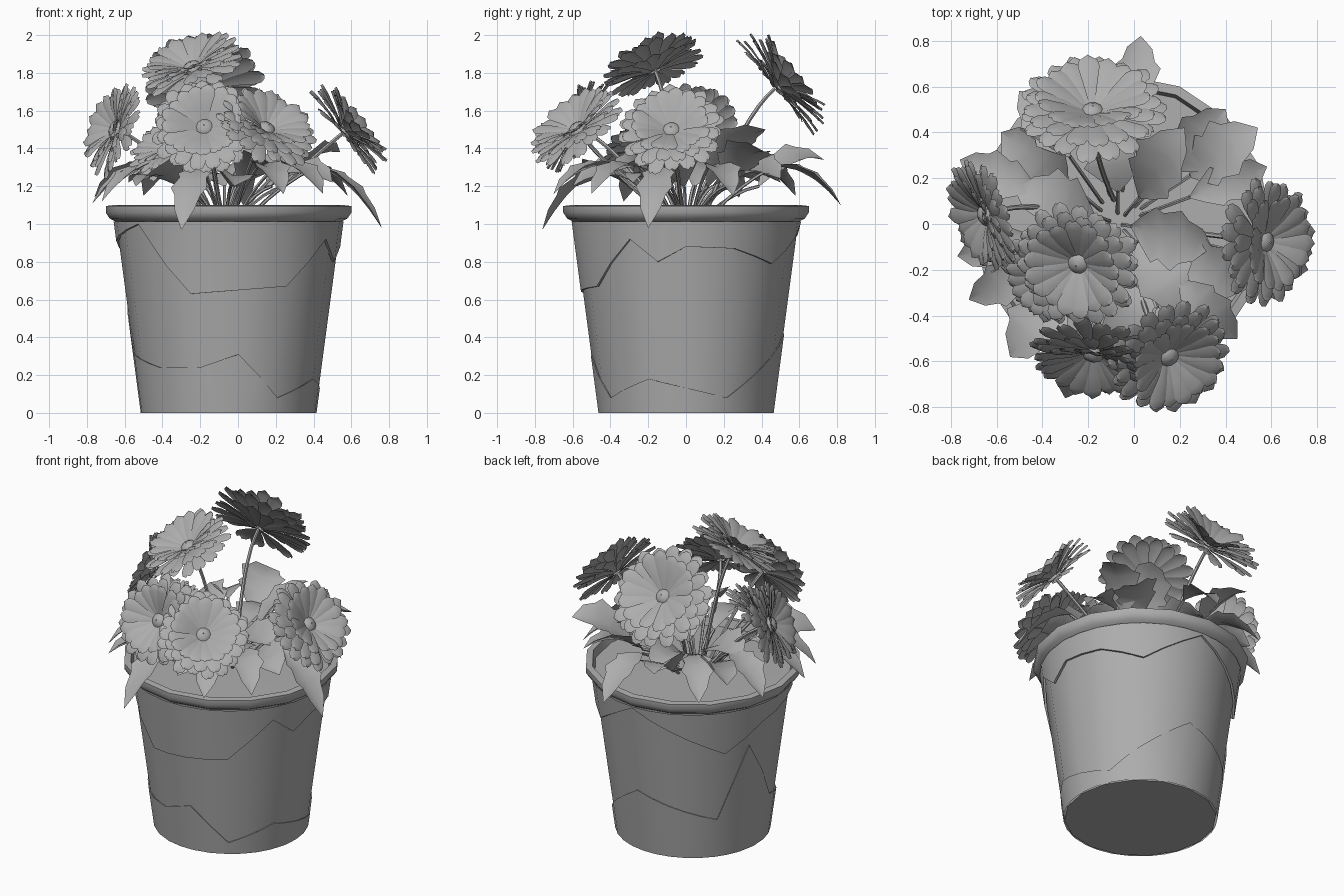
import bpy, math, random
from mathutils import Vector as V

if "Cube" in bpy.data.objects:
    bpy.data.objects.remove(bpy.data.objects["Cube"])

random.seed(4)
UP = V((0, 0, 1))
CX = -0.05  # pot axis
grey = bpy.data.materials.new("plain grey")
grey.diffuse_color = (0.42, 0.42, 0.42, 1)
grey.use_nodes = True
grey.node_tree.nodes["Principled BSDF"].inputs["Base Color"].default_value = grey.diffuse_color


def make(name, verts, faces):
    me = bpy.data.meshes.new(name)
    me.from_pydata([tuple(v) for v in verts], [], faces)
    me.materials.append(grey)
    ob = bpy.data.objects.new(name, me)
    bpy.context.collection.objects.link(ob)


def grid_faces(rows, n, closed, start=0):
    """Quads between consecutive rows of n vertices."""
    faces = []
    for k in range(rows - 1):
        for i in range(n if closed else n - 1):
            a, b = start + k * n + i, start + k * n + (i + 1) % n
            faces.append((a, b, b + n, a + n))
    return faces


def ring(r, z, n):
    return [V((r * math.cos(2 * math.pi * i / n), r * math.sin(2 * math.pi * i / n), z)) for i in range(n)]


def lathe(name, profile, n=16):
    verts = [v + V((CX, 0, 0)) for r, z in profile for v in ring(r, z, n)]
    make(name, verts, grid_faces(len(profile), n, True))


def body_r(z):
    return 0.46 + 0.133 * z


# Pot with rolled rim, and the soil inside
lathe("pot", [(0.001, 0), (0.46, 0), (body_r(1.01), 1.01), (0.63, 1.03),
              (0.65, 1.06), (0.65, 1.095), (0.61, 1.1), (0.59, 1.03)])
lathe("soil", [(0.6, 1.05), (0.001, 1.065)])


# Jagged glaze layers: (angle, edge height) around the pot
def glaze(name, table, z_end, off):
    table = table + [(table[0][0] + 360, table[0][1])]
    verts = []
    for (a, za), (b, zb) in zip(table, table[1:]):
        n = max(1, round((b - a) / 12))
        for i in range(n):
            ang, z = math.radians(a + (b - a) * i / n), za + (zb - za) * i / n
            for h, o in ((z, 0), (z, off), (z_end, off)):
                r = body_r(h) + o
                verts.append((CX + r * math.cos(ang), r * math.sin(ang), h))
    faces, n = [], len(verts) // 3
    for i in range(n):
        j = (i + 1) % n
        for k in (0, 1):
            f = (3 * i + k, 3 * j + k, 3 * j + k + 1, 3 * i + k + 1)
            faces.append(f if z_end > 0.5 else f[::-1])
    make(name, verts, faces)


glaze("upper_glaze", [(-142, 1), (-125, .78), (-111, .63), (-57, .67), (-30, .92), (-15, .8),
                      (0, .88), (26, .87), (52, .79), (88, 1), (145, .72), (170, .88)], 1.012, 0.014)
glaze("lower_glaze", [(-170, .31), (-137, .24), (-108, .24), (-84, .31), (-57, .08), (-24, .18),
                      (27, .08), (85, .42), (142, .26), (162, .74)], 0.0, 0.006)


def bez(a, b, c, t):
    return a * (1 - t) ** 2 + b * 2 * t * (1 - t) + c * t * t


def stem(name, a, b, c, r=0.011, n=6, m=8):
    verts = []
    for k in range(m + 1):
        t = k / m
        q = ((b - a) * (1 - t) + (c - b) * t).to_track_quat('Z', 'Y')
        verts += [bez(a, b, c, t) + q @ v for v in ring(r, 0, n)]
    make(name, verts, grid_faces(m + 1, n, True))


# Flower heads: layered rings of creased petals around a domed eye
def flower(i, pos, nrm, R=0.27):
    pos, nrm = V(pos), V(nrm).normalized()
    q = nrm.to_track_quat('Z', 'Y')
    org = pos - nrm * 0.05
    verts, faces = [], []
    for layer in range(3):
        for p in range(17):
            a = 2 * math.pi * (p + layer * .5) / 17
            L = R * (1.0 if layer < 2 else .9) * random.uniform(.96, 1.06)
            tl = math.radians(8 + 11 * layer + random.uniform(-4, 4))
            d, s = V((math.cos(a), math.sin(a), 0)), V((-math.sin(a), math.cos(a), 0))
            faces += grid_faces(5, 3, False, len(verts))
            for t, w in ((.1, .03), (.5, .1), (.82, .155), (.95, .13), (1.02, .05)):
                for side in (1, 0, -1):
                    loc = d * (L * t * math.cos(tl)) + s * (side * w * R)
                    loc.z = .007 * layer + L * t * math.sin(tl) - .03 * t ** 3
                    loc.z += 0 if side else .012 * t
                    verts.append(org + q @ loc)
    faces += grid_faces(5, 10, True, len(verts))
    for k in range(5):
        e = math.radians(22 * k)
        verts += [org + q @ v for v in ring(.055 * math.cos(e) + .001, .012 + .046 * math.sin(e), 10)]
    make(f"flower_{i}", verts, faces)
    root = V((CX + pos.x * .2, pos.y * .2, 1.05))
    stem(f"flower_stem_{i}", root, org - nrm * 0.22, org)


flower("back", (-.18, .51, 1.75), (0, .77, .64), 0.31)
flower("top", (-.25, -.18, 1.85), (-.33, -.38, .87))
flower("front", (-.18, -.59, 1.52), (-.12, -.88, .45))
flower("front_right", (.16, -.59, 1.52), (.4, -.55, .73))
flower("right", (.59, -.08, 1.51), (.76, -.1, .62))
flower("left", (-.67, .03, 1.51), (-.87, -.33, .36), 0.25)
flower("low_left", (-.38, -.24, 1.42), (-.5, -.45, .74), 0.22)


# Leaves: arched outward to a tip, folded along the midrib, toothed edges.
# Drooping outer leaves start high and are narrow; inner ones rise and are broad.
def leaf(i, tip):
    tip = V(tip)
    droop = tip.z < 1.2
    out = V((tip.x - CX, tip.y, 0)).normalized()
    base = tip - out * 0.36
    base.z = 1.3 if droop else 1.2
    w = 0.1 if droop else 0.14
    roll = 0 if droop else 0.3 * (-1) ** i
    mid = (base + tip) / 2 + UP * 0.12
    verts = []
    for t, h in ((0, .06), (.15, .45), (.33, .9), (.4, .75), (.58, 1), (.66, .72), (.82, .55), (1, .01)):
        d = ((mid - base) * (1 - t) + (tip - mid) * t).normalized()
        s = d.cross(UP).normalized()
        u = s.cross(d)
        s, u = s * math.cos(roll) + u * math.sin(roll), u * math.cos(roll) - s * math.sin(roll)
        p = bez(base, mid, tip, t)
        verts += [p + (s * side + u * .35 * abs(side)) * h * w for side in (-1, 0, 1)]
    make(f"leaf_{i}", verts, grid_faces(8, 3, False))
    root = V((CX + base.x * .3, base.y * .3, 1.05))
    stem(f"leaf_stem_{i}", root, (root + base) / 2 + UP * .05, base, 0.009, 5, 4)


LEAF_TIPS = [
    (-.3, -.76, .97), (.76, -.2, .98), (.03, .82, 1.1), (-.77, -.14, 1.11),
    (-.72, -.33, 1.12), (-.76, .28, 1.14), (-.5, .58, 1.15), (.24, -.7, 1.16),
    (.45, -.5, 1.16), (.58, .25, 1.15), (-.28, .73, 1.34), (.54, .42, 1.38),
    (.4, .5, 1.24), (.22, .42, 1.5), (-.54, -.58, 1.2), (-.58, .4, 1.22),
    (-.52, .15, 1.3), (-.12, .5, 1.22), (.34, -.1, 1.3), (.22, -.38, 1.28),
    (.5, -.28, 1.22), (-.02, -.6, 1.2)]
for i, tip in enumerate(LEAF_TIPS):
    leaf(i + 1, tip)

# Smooth shading with crisp edges
bpy.ops.object.select_all(action='SELECT')
bpy.context.view_layer.objects.active = bpy.data.objects["pot"]
bpy.ops.object.shade_smooth_by_angle(angle=math.radians(40))
